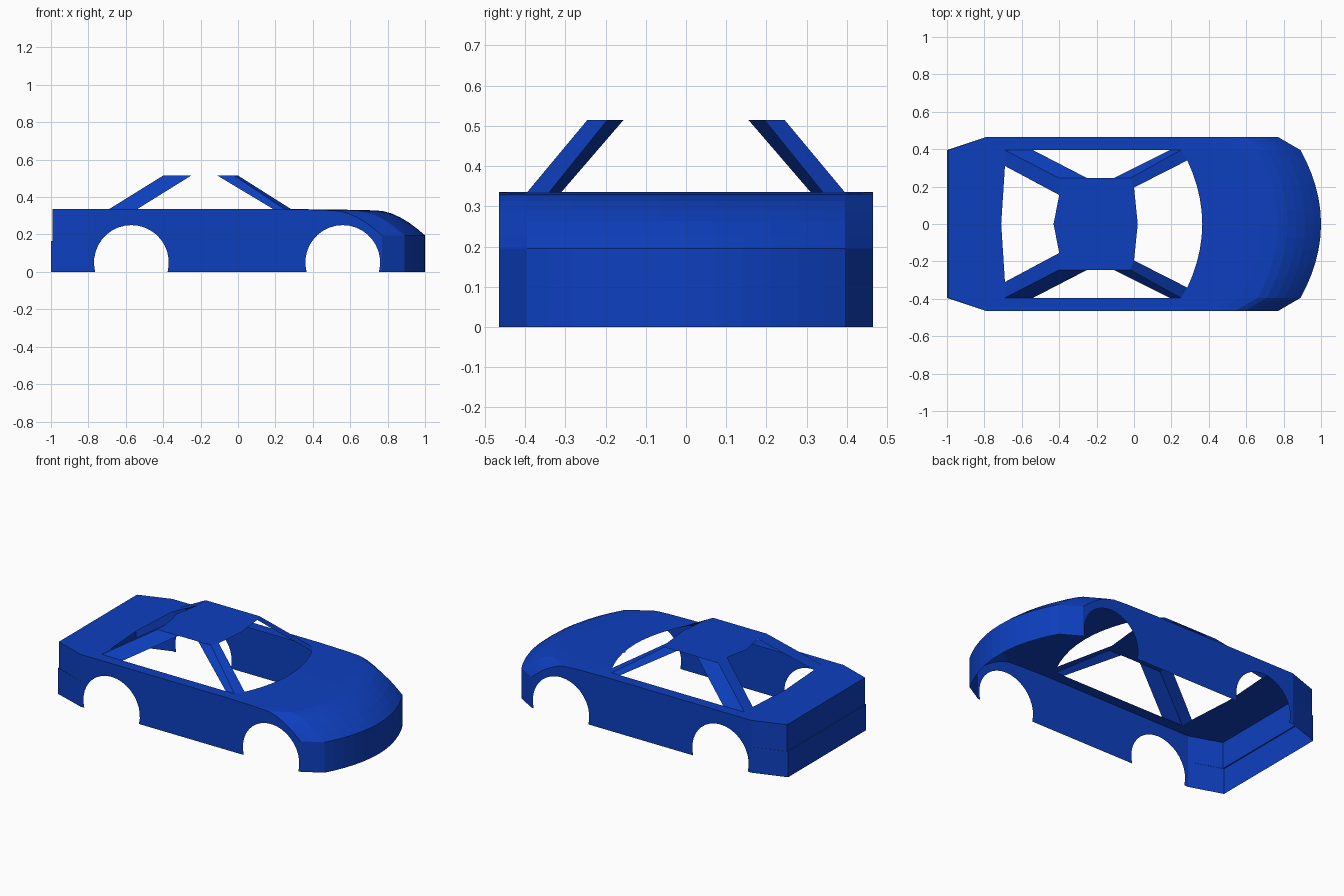
import bpy
from math import cos, sin, asin, pi

if "Cube" in bpy.data.objects:
    bpy.data.objects.remove(bpy.data.objects["Cube"])

paint = bpy.data.materials.new("blue_paint")
paint.diffuse_color = (0.004, 0.05, 0.52, 1)
paint.use_nodes = True
paint.node_tree.nodes["Principled BSDF"].inputs["Base Color"].default_value = paint.diffuse_color

BELT, ROOF, NOSE = 0.335, 0.515, 0.195


def half_part(name, verts, faces):
    """Sheet-metal part modelled for +y and mirrored to -y."""
    me = bpy.data.meshes.new(name)
    me.from_pydata(verts, [], faces)
    me.materials.append(paint)
    ob = bpy.data.objects.new(name, me)
    bpy.context.collection.objects.link(ob)
    mod = ob.modifiers.new("mirror", 'MIRROR')
    mod.use_axis = (False, True, False)
    mod.use_clip = True
    return ob


def loft(name, rows):
    n = len(rows[0])
    verts = [p for row in rows for p in row]
    faces = [(i * n + j, i * n + j + 1, (i + 1) * n + j + 1, (i + 1) * n + j)
             for i in range(len(rows) - 1) for j in range(n - 1)]
    return half_part(name, verts, faces)


def plate(name, points):
    return half_part(name, points, [tuple(range(len(points)))])


def nose_x(y):
    if y <= 0.395:
        return 1 - 0.11 * (y / 0.395) ** 2
    return 0.89 - 0.12 * (y - 0.395) / 0.07


def cowl_x(y):
    return max(0.25, 0.365 - 0.08 * (y / 0.34) ** 2) if y < 0.39 else 0.25


# Curved hood: the same falling profile follows the rounded nose outline
drop = [(0, NOSE), (0.04, 0.229), (0.085, 0.263), (0.13, 0.29),
        (0.18, 0.313), (0.23, 0.326), (0.32, 0.331)]
ys = [0, 0.07, 0.14, 0.21, 0.28, 0.34, 0.395, 0.465]
loft("hood", [[(nose_x(y) - d, y, z) for d, z in drop] + [(cowl_x(y), y, BELT)] for y in ys])

# Front bumper wall
loft("front_bumper", [[(nose_x(y), y, 0), (nose_x(y), y, NOSE)] for y in ys])


# Side panel with both wheel arches cut from the outline
def arch(cx, r=0.2, cz=0.05, n=20):
    a0 = -asin(cz / r)
    a1 = pi - a0
    return [(cx - r * cos(a0 + (a1 - a0) * i / n), cz + r * sin(a0 + (a1 - a0) * i / n))
            for i in range(n + 1)]


outline = [(-0.79, 0)] + arch(-0.57) + arch(0.56) + [(0.77, 0)]
outline += [(0.77 - d, z) for d, z in drop] + [(0.25, BELT), (-0.79, BELT)]
plate("side_panel", [(x, 0.465, z) for x, z in outline])

# Rear corner and tail, with a small ledge at mid height
tail = [(-1, 0), (-1, 0.165), (-0.993, 0.165), (-0.993, BELT)]
loft("tail_panel", [[(x, 0, z) for x, z in tail],
                    [(x, 0.395, z) for x, z in tail],
                    [(-0.79, 0.465, z) for x, z in tail]])

# Rear deck around the back window, and the sill strip beside the cabin
plate("rear_deck", [(x, y, BELT) for x, y in
                    [(-0.993, 0), (-0.71, 0), (-0.69, 0.31), (-0.69, 0.395),
                     (-0.69, 0.465), (-0.79, 0.465), (-0.993, 0.395)]])
plate("window_sill", [(x, y, BELT) for x, y in
                      [(-0.69, 0.395), (0.25, 0.395), (0.25, 0.465), (-0.69, 0.465)]])

# Roof
plate("roof", [(x, y, ROOF) for x, y in
               [(-0.43, 0), (-0.4, 0.155), (-0.4, 0.245), (-0.11, 0.245),
                (-0.02, 0.245), (0, 0.195), (0.02, 0)]])

# L-shaped pillars: a side face and a face toward the windscreen
loft("rear_pillar", [[(-0.54, 0.395, BELT), (-0.25, 0.245, ROOF)],
                     [(-0.69, 0.395, BELT), (-0.4, 0.245, ROOF)],
                     [(-0.69, 0.31, BELT), (-0.4, 0.155, ROOF)]])
loft("front_pillar", [[(0.19, 0.395, BELT), (-0.11, 0.245, ROOF)],
                      [(0.25, 0.395, BELT), (-0.02, 0.245, ROOF)],
                      [(0.285, 0.34, BELT), (0, 0.195, ROOF)]])
